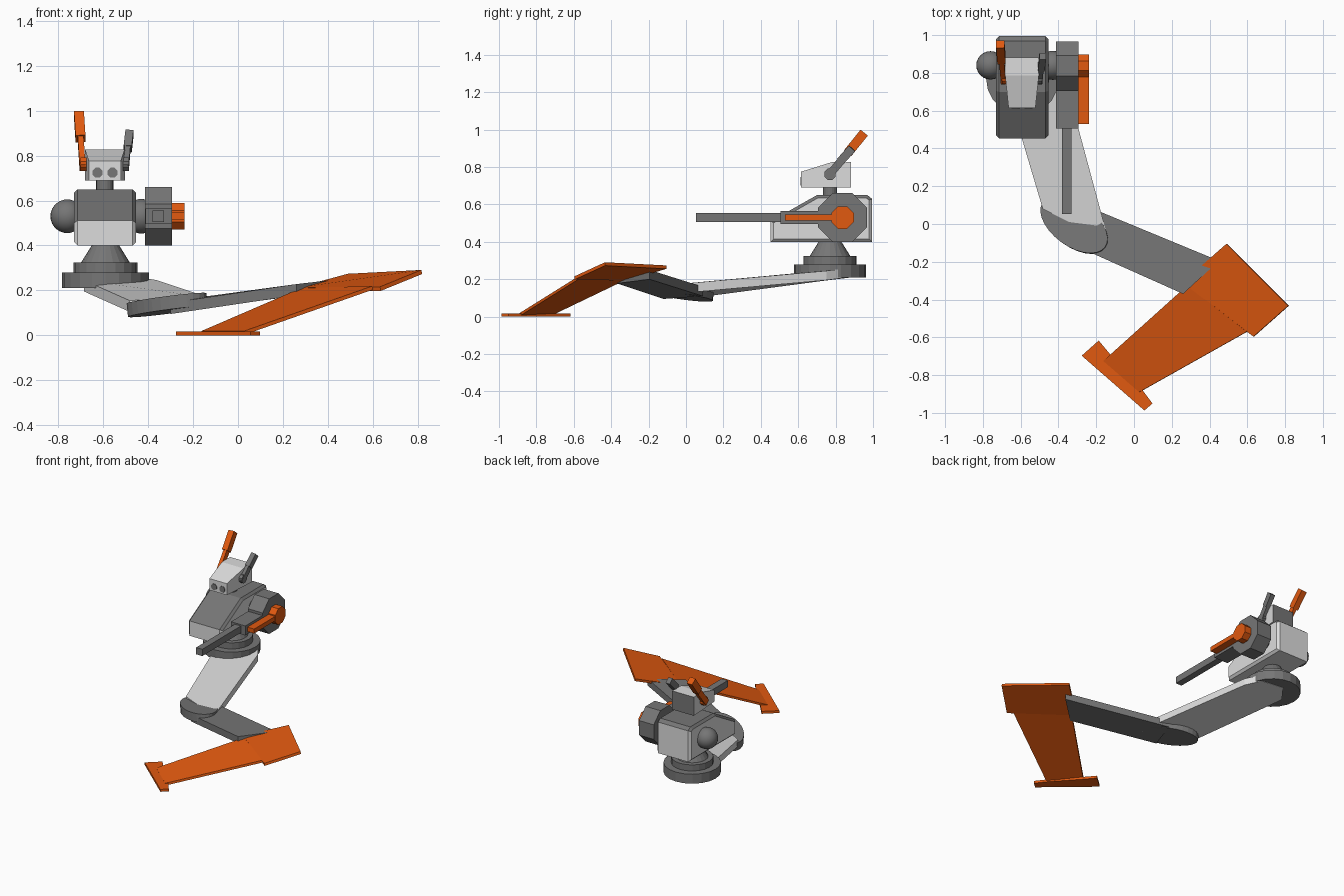
import bpy, bmesh, math
from mathutils import Vector, Matrix

if "Cube" in bpy.data.objects:
    bpy.data.objects.remove(bpy.data.objects["Cube"])


def mat(name, rgb):
    m = bpy.data.materials.new(name)
    m.diffuse_color = (*rgb, 1)
    m.use_nodes = True
    m.node_tree.nodes["Principled BSDF"].inputs["Base Color"].default_value = m.diffuse_color
    return m


GREY = mat("dark grey", (0.18, 0.18, 0.18))
LIGHT = mat("light grey", (0.72, 0.72, 0.72))
ORANGE = mat("orange", (0.75, 0.10, 0.005))


def finish(name, bm, *mats):
    bmesh.ops.recalc_face_normals(bm, faces=bm.faces)
    me = bpy.data.meshes.new(name)
    bm.to_mesh(me)
    bm.free()
    ob = bpy.data.objects.new(name, me)
    bpy.context.collection.objects.link(ob)
    for m in mats:
        me.materials.append(m)
    return ob


def prism(name, pts, off, *mats):
    """Solid made by sweeping a 3D polygon along a vector."""
    bm = bmesh.new()
    a = [bm.verts.new(p) for p in pts]
    b = [bm.verts.new(Vector(p) + Vector(off)) for p in pts]
    bm.faces.new(a)
    bm.faces.new(b)
    n = len(pts)
    for i in range(n):
        j = (i + 1) % n
        bm.faces.new((a[i], a[j], b[j], b[i]))
    return finish(name, bm, *mats)


def side_prism(name, profile, x0, x1, *mats):
    """Solid with a y-z profile, running from x0 to x1."""
    return prism(name, [(x0, y, z) for y, z in profile], (x1 - x0, 0, 0), *mats)


def box(name, lo, hi, m):
    return side_prism(name, [(lo[1], lo[2]), (hi[1], lo[2]), (hi[1], hi[2]), (lo[1], hi[2])],
                      lo[0], hi[0], m)


def frustum(name, x, y, z0, z1, r0, r1, m, seg=20):
    bm = bmesh.new()
    bmesh.ops.create_cone(bm, cap_ends=True, segments=seg, radius1=r0, radius2=r1, depth=z1 - z0,
                          matrix=Matrix.Translation((x, y, (z0 + z1) / 2)))
    return finish(name, bm, m)


def ball(name, c, r, m):
    bm = bmesh.new()
    bmesh.ops.create_uvsphere(bm, u_segments=24, v_segments=14, radius=r,
                              matrix=Matrix.Translation(c))
    ob = finish(name, bm, m)
    for p in ob.data.polygons:
        p.use_smooth = True
    return ob


def octagon(y, z, apothem):
    r = apothem / math.cos(math.pi / 8)
    return [(y + r * math.cos((i + .5) * math.pi / 4), z + r * math.sin((i + .5) * math.pi / 4))
            for i in range(8)]


def bar(name, a, b, w, d, m):
    """Square rod between two points."""
    a, b = Vector(a), Vector(b)
    ax = (b - a).normalized()
    s = ax.cross(Vector((1, 0, 0))).normalized() * d / 2
    t = ax.cross(s).normalized() * w / 2
    return prism(name, [a + s + t, a + s - t, a - s - t, a - s + t], b - a, m)


# foot: toe plate, sloping sole and raised heel
prism("toe_plate", [(-.277, -.697, 0), (-.187, -.617, 0), (-.12, -.697, 0),
                    (.045, -.88, 0), (.098, -.95, 0), (.055, -.987, 0)], (0, 0, .018), ORANGE)
prism("foot_slope", [(-.16, -.725, .003), (.03, -.89, .003), (.60, -.57, .203), (.285, -.325, .195)],
      (-.003, 0, .016), ORANGE)
prism("foot_heel", [(.26, -.31, .193), (.636, -.596, .198), (.82, -.433, .273), (.493, -.105, .256)],
      (-.004, 0, .018), ORANGE)

# folded leg plates with an oval knee
prism("lower_leg", [(-.24, .09, .11), (-.30, -.12, .095), (.26, -.37, .178), (.45, -.195, .20)],
      (0, 0, .05), GREY)
prism("upper_leg", [(-.483, .08, .105), (-.145, -.09, .12), (-.15, -.03, .125), (-.36, .75, .195),
                    (-.43, .85, .208), (-.60, .87, .208), (-.685, .76, .195)], (0, 0, .05), LIGHT)
bm = bmesh.new()
tilt = Matrix.Rotation(math.radians(-36), 4, 'Z') @ Matrix.Rotation(math.radians(-7), 4, 'Y')
bmesh.ops.create_cone(bm, cap_ends=True, segments=28, radius1=1, radius2=1, depth=1,
                      matrix=Matrix.Translation((-.315, -.005, .135)) @ tilt
                      @ Matrix.Diagonal((.205, .115, .06, 1)))
finish("knee", bm, GREY)

# waist turntable
for name, z0, z1, r0, r1 in (("waist_base", .21, .28, .193, .193), ("waist_ring", .28, .325, .142, .142),
                             ("waist_cone", .325, .41, .108, .055)):
    frustum(name, -.59, .77, z0, z1, r0, r1, GREY)

# torso: light sides, dark top and slope
torso = side_prism("torso", [(.453, .40), (.995, .40), (.995, .63), (.97, .65), (.70, .65), (.453, .51)],
                   -.73, -.453, LIGHT, GREY)
bm = bmesh.new()
bm.from_mesh(torso.data)
upright = [e for e in bm.edges if abs(e.verts[0].co.x - e.verts[1].co.x) < .01]
bmesh.ops.bevel(bm, geom=upright, offset=.016, segments=1, affect='EDGES')
for f in bm.faces:
    f.material_index = 1 if f.normal.z > .3 else 0
bm.to_mesh(torso.data)
bm.free()

# shoulders
ball("left_shoulder_ball", (-.76, .84, .53), .075, GREY)
ball("right_shoulder_ball", (-.43, .84, .53), .077, GREY)

# gun arm with orange trim
side_prism("gun_shoulder", octagon(.837, .53, .13), -.413, -.293, GREY)
side_prism("gun_forearm", [(.505, .495), (.72, .495), (.78, .42), (.78, .64), (.72, .565), (.505, .565)],
           -.412, -.294, GREY)
box("gun_barrel", (-.38, .053, .505), (-.33, .52, .555), GREY)
side_prism("arm_trim_hub", octagon(.837, .53, .06), -.295, -.238, ORANGE)
box("arm_trim_bar", (-.295, .53, .514), (-.239, .80, .547), ORANGE)

# neck and head with a dark back
frustum("neck", -.593, .77, .64, .70, .038, .038, GREY)
head = side_prism("head", [(.615, .69), (.882, .69), (.882, .828), (.785, .828), (.615, .775)],
                  -.682, -.504, LIGHT, GREY)
for v in head.data.vertices:
    k = .80 + .20 * min(1, (v.co.y - .615) / .17)
    v.co.x = -.593 + (v.co.x + .593) * k
for p in head.data.polygons:
    if p.normal.y > .5:
        p.material_index = 1

# eyes
for name, x in (("left_eye", -.626), ("right_eye", -.559)):
    prism(name, [(x + (a - .593 - 0) + .593, .611, z) for a, z in octagon(0, .724, .022)],
          (0, .006, 0), GREY)

# ears: a tall orange one and a short grey one
bar("left_ear_stem", (-.692, .755, .745), (-.701, .875, .885), .026, .042, ORANGE)
bar("left_ear_tip", (-.701, .865, .875), (-.708, .952, .983), .044, .05, ORANGE)
bar("right_ear_stem", (-.499, .755, .745), (-.491, .835, .84), .026, .042, GREY)
bar("right_ear_tip", (-.491, .825, .83), (-.483, .888, .9), .036, .045, GREY)
for name, x, m in (("left_ear_pivot", -.70, ORANGE), ("right_ear_pivot", -.512, GREY)):
    side_prism(name, octagon(.77, .762, .03), x, x + .026, m)
